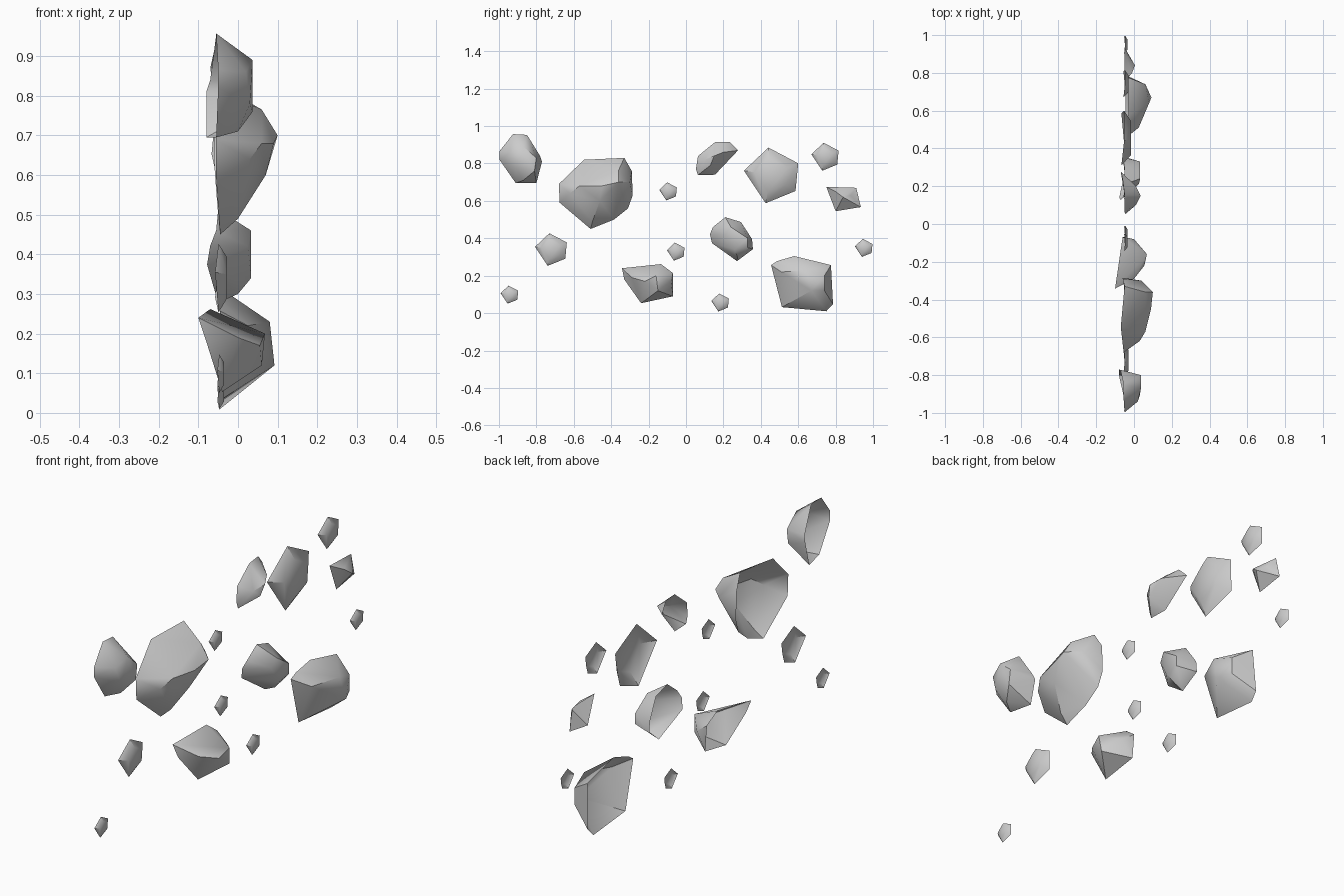
import bpy, bmesh, math


def make_rock(name, rim, front):
    """Open-backed faceted shell: hull of rim and front points, back removed."""
    bm = bmesh.new()
    back = [bm.verts.new(p) for p in rim]
    for p in front:
        bm.verts.new(p)
    bmesh.ops.convex_hull(bm, input=bm.verts[:])
    bm.normal_update()
    back = {v for v in back if v.is_valid}
    gone = [f for f in bm.faces if f.normal.x < 0 and all(v in back for v in f.verts)]
    bmesh.ops.delete(bm, geom=gone, context='FACES')
    loose = [v for v in bm.verts if not v.link_faces]
    bmesh.ops.delete(bm, geom=loose, context='VERTS')
    me = bpy.data.meshes.new(name)
    bm.to_mesh(me)
    bm.free()
    ob = bpy.data.objects.new(name, me)
    bpy.context.collection.objects.link(ob)
    bpy.ops.object.select_all(action='DESELECT')
    ob.select_set(True)
    bpy.context.view_layer.objects.active = ob
    bpy.ops.object.shade_smooth_by_angle(angle=math.radians(40))


# Pebbles: one five-sided chip repeated at several sizes (y, z, half size)
CHIP = [(-0.1, 1), (1, 0.42), (0.9, -0.6), (-0.2, -1.05), (-1, 0.15)]
RIM_X = [-0.05, -0.05, -0.06, -0.05, -0.06]
pebbles = [(0.455, 0.74, 0.145), (0.743, 0.838, 0.073), (-0.722, 0.342, 0.085),
           (-0.096, 0.652, 0.047), (-0.055, 0.33, 0.047), (-0.944, 0.1, 0.047),
           (0.182, 0.058, 0.047), (0.95, 0.35, 0.047)]
for i, (y, z, s) in enumerate(pebbles):
    rim = [(-0.045 + (x + 0.045) * s / 0.1, y + a * s, z + b * s)
           for x, (a, b) in zip(RIM_X, CHIP)]
    top = -0.045 + 0.2 * s
    front = [(top, y + a * s * 0.62, z + b * s * 0.6) for a, b in CHIP]
    make_rock(f"pebble_{i + 1}", rim, front)

# Tall stone, upper left
make_rock("tall_stone",
          [(-0.055, -0.925, 0.957), (-0.055, -0.85, 0.953), (-0.07, -0.78, 0.84),
           (-0.08, -0.77, 0.74 + 0.07), (-0.08, -0.80, 0.695), (-0.055, -0.91, 0.695),
           (-0.05, -0.997, 0.82), (-0.05, -0.997, 0.866)],
          [(0.037, -0.87, 0.89), (0.037, -0.80, 0.83), (0.037, -0.81, 0.76),
           (0.03, -0.91, 0.78), (0.02, -0.94, 0.86), (0.0, -0.87, 0.71)])

# Largest stone, left of centre
make_rock("largest_stone",
          [(-0.055, -0.68, 0.69), (-0.07, -0.545, 0.82), (-0.06, -0.43, 0.815),
           (-0.05, -0.33, 0.83), (-0.06, -0.29, 0.76), (-0.06, -0.285, 0.63),
           (-0.055, -0.31, 0.56), (-0.05, -0.385, 0.50), (-0.045, -0.51, 0.45),
           (-0.055, -0.675, 0.59)],
          [(0.1, -0.36, 0.70), (0.06, -0.36, 0.765), (0.04, -0.30, 0.70),
           (0.09, -0.45, 0.68), (0.07, -0.46, 0.60), (0.06, -0.57, 0.68),
           (0.03, -0.62, 0.64), (0.0, -0.50, 0.49)])

# Slanted stone, upper middle
make_rock("slanted_stone",
          [(-0.05, 0.155, 0.914), (-0.06, 0.235, 0.914), (-0.07, 0.278, 0.87),
           (-0.05, 0.155, 0.74), (-0.045, 0.064, 0.738), (-0.045, 0.053, 0.77),
           (-0.05, 0.064, 0.84)],
          [(0.035, 0.15, 0.84), (0.025, 0.13, 0.79), (0.01, 0.20, 0.86),
           (0.01, 0.10, 0.82)])

# Centre stone
make_rock("centre_stone",
          [(-0.05, 0.21, 0.513), (-0.05, 0.294, 0.487), (-0.06, 0.353, 0.396),
           (-0.06, 0.358, 0.342), (-0.05, 0.273, 0.278), (-0.078, 0.139, 0.374),
           (-0.07, 0.128, 0.422), (-0.055, 0.144, 0.46)],
          [(0.033, 0.24, 0.46), (0.033, 0.33, 0.40), (0.033, 0.33, 0.35),
           (0.033, 0.26, 0.34), (0.025, 0.21, 0.42), (0.0, 0.275, 0.30)])

# Wide stone, lower middle
make_rock("wide_stone",
          [(-0.10, -0.342, 0.24), (-0.07, -0.134, 0.262), (-0.06, -0.07, 0.214),
           (-0.05, -0.07, 0.09), (-0.04, -0.24, 0.053), (-0.08, -0.33, 0.18)],
          [(0.068, -0.16, 0.20), (0.055, -0.22, 0.17), (0.06, -0.15, 0.12),
           (0.0, -0.08, 0.17), (0.0, -0.29, 0.19)])

# Block stone, lower right
make_rock("block_stone",
          [(-0.045, 0.455, 0.257), (-0.04, 0.487, 0.278), (-0.03, 0.578, 0.305),
           (-0.03, 0.775, 0.257), (-0.04, 0.786, 0.048), (-0.045, 0.75, 0.01),
           (-0.045, 0.513, 0.032)],
          [(0.08, 0.64, 0.23), (0.092, 0.67, 0.12), (0.06, 0.74, 0.20),
           (0.06, 0.74, 0.12), (0.025, 0.51, 0.22)])

# Four-sided chip, upper right
make_rock("wedge_chip",
          [(-0.05, 0.75, 0.675), (-0.05, 0.91, 0.67), (-0.05, 0.935, 0.567),
           (-0.05, 0.80, 0.545)],
          [(0.005, 0.84, 0.62), (-0.01, 0.80, 0.65), (-0.02, 0.88, 0.63)])
